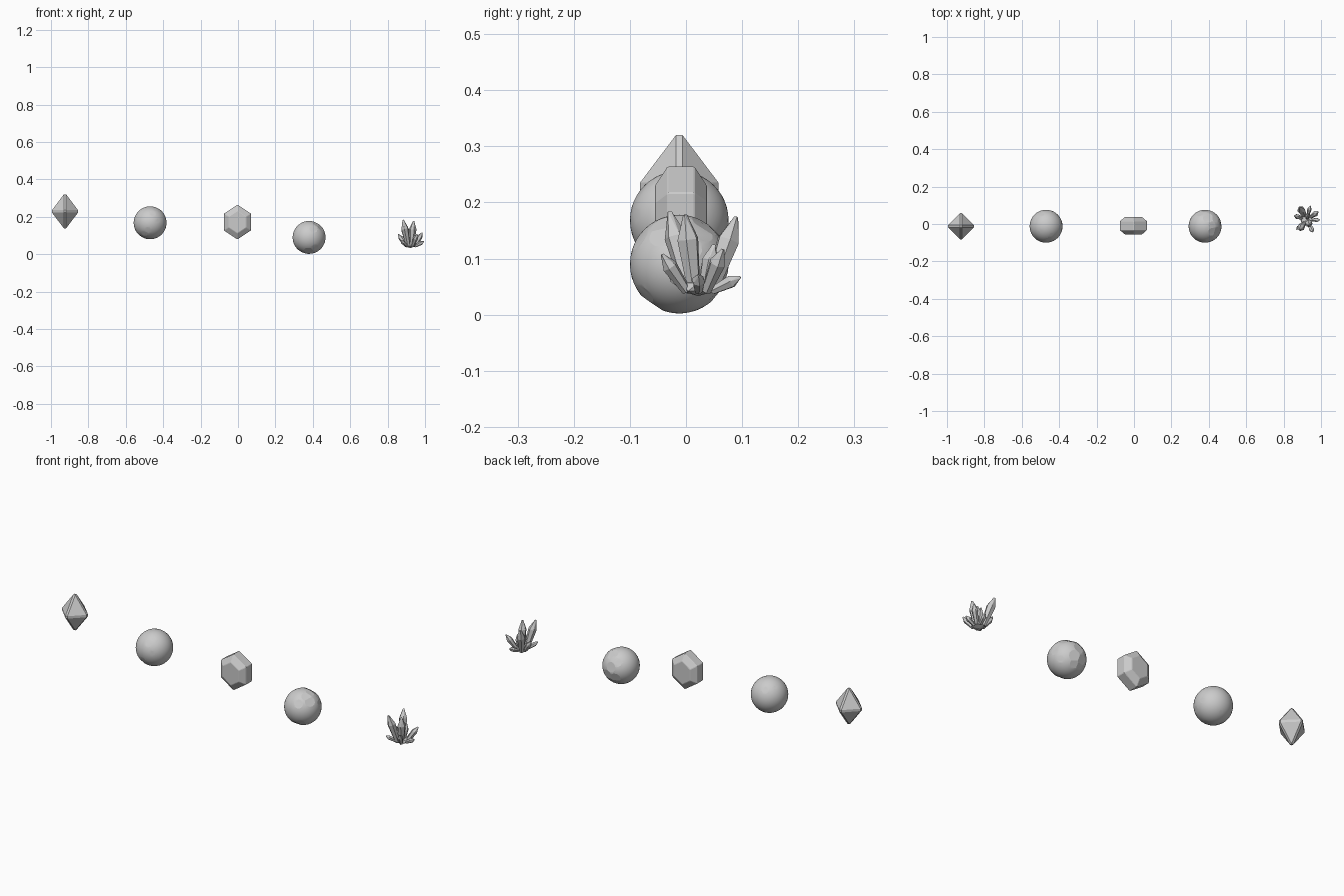
import bpy, bmesh, math, random
from mathutils import Vector, Matrix

if "Cube" in bpy.data.objects:
    bpy.data.objects.remove(bpy.data.objects["Cube"])

random.seed(4)


def finish(bm, name, loc, smooth=None):
    bmesh.ops.recalc_face_normals(bm, faces=bm.faces)
    me = bpy.data.meshes.new(name)
    bm.to_mesh(me)
    bm.free()
    ob = bpy.data.objects.new(name, me)
    ob.location = loc
    bpy.context.collection.objects.link(ob)
    if smooth:
        bpy.ops.object.select_all(action='DESELECT')
        ob.select_set(True)
        bpy.context.view_layer.objects.active = ob
        bpy.ops.object.shade_smooth_by_angle(angle=math.radians(smooth))
    return ob


def chip(bm, normal, dist):
    """Slice a flat facet off a convex solid."""
    n = Vector(normal).normalized()
    geom = bm.verts[:] + bm.edges[:] + bm.faces[:]
    res = bmesh.ops.bisect_plane(bm, geom=geom, plane_co=n * dist, plane_no=n,
                                 clear_outer=True)
    edges = [e for e in res['geom_cut'] if isinstance(e, bmesh.types.BMEdge)]
    if edges:
        bmesh.ops.holes_fill(bm, edges=edges, sides=0)


def hull(points):
    bm = bmesh.new()
    for p in points:
        bm.verts.new(p)
    bmesh.ops.convex_hull(bm, input=bm.verts[:])
    bmesh.ops.dissolve_limit(bm, angle_limit=0.01, verts=bm.verts[:], edges=bm.edges[:])
    return bm


def chipped_ball(name, loc, r, chips, depth):
    bm = bmesh.new()
    bmesh.ops.create_icosphere(bm, subdivisions=4, radius=r)
    for _ in range(chips):
        n = Vector([random.gauss(0, 1) for _ in range(3)])
        chip(bm, n, r * (1 - random.uniform(0.3, 1) * depth))
    return finish(bm, name, loc, 12)


# double pyramid gem with worn tips and edges
bm = hull([(s * v[0], s * v[1], s * v[2]) for s in (1, -1)
           for v in ((0.08, 0, 0), (0, 0.08, 0), (0, 0, 0.106))])
bmesh.ops.bevel(bm, geom=bm.edges[:], offset=0.007, segments=1, affect='EDGES',
                clamp_overlap=True)
for n, d in (((0, 0, 1), 0.096), ((0, 0, -1), 0.096), ((1, 0, 0.2), 0.073),
             ((-1, 0, 0), 0.075), ((0.1, 1, 0), 0.075), ((0, -1, -0.1), 0.076)):
    chip(bm, n, d)
finish(bm, "octahedral_gem", (-0.925, -0.012, 0.229))

# two orbs
chipped_ball("smooth_orb", (-0.47, -0.012, 0.168), 0.088, 16, 0.02)
chipped_ball("chipped_orb", (0.38, -0.012, 0.09), 0.088, 20, 0.05)

# flat hexagonal gem: wide rim, inset front and back faces
hexa = ((0, 0.093), (0.072, 0.045), (0.072, -0.045),
        (0, -0.093), (-0.072, -0.045), (-0.072, 0.045))
pts = []
for y, sc in ((-0.046, 0.64), (-0.024, 1), (0.024, 1), (0.046, 0.64)):
    pts += [(x * sc, y, z * sc) for x, z in hexa]
bm = hull(pts)
bmesh.ops.bevel(bm, geom=bm.edges[:], offset=0.002, segments=1, affect='EDGES')
finish(bm, "hexagonal_gem", (-0.003, -0.009, 0.172))


# crystal cluster: six-sided prisms with pointed ends, fanning from one base
def crystal(name, tip, r, spin):
    tip = Vector(tip)
    hub = Vector((0.923, 0.022, 0.042))
    base = hub + Vector(((tip.x - hub.x) * 0.32, (tip.y - hub.y) * 0.32, 0))
    axis = tip - base
    h = axis.length
    pts = []
    for z, k in ((0, 0.6), (h * 0.68, 1.0)):
        pts += [(r * k * math.cos(math.tau * i / 6), r * k * math.sin(math.tau * i / 6), z)
                for i in range(6)]
    pts += [(r * 0.2 * math.cos(math.tau * i / 3), r * 0.2 * math.sin(math.tau * i / 3), h)
            for i in range(3)]
    bm = hull(pts)
    rot = axis.to_track_quat('Z', 'Y').to_matrix() @ Matrix.Rotation(spin, 3, 'Z')
    bmesh.ops.rotate(bm, verts=bm.verts[:], cent=(0, 0, 0), matrix=rot)
    finish(bm, name, base)


crystals = [
    ((0.883, -0.03, 0.184), 0.02), ((0.885, 0.09, 0.174), 0.021),
    ((0.938, -0.002, 0.178), 0.02), ((0.985, 0.066, 0.116), 0.015),
    ((0.857, 0.045, 0.107), 0.014), ((0.957, -0.043, 0.107), 0.014),
    ((0.943, 0.097, 0.067), 0.012), ((0.994, 0.022, 0.07), 0.012),
    ((0.868, -0.03, 0.075), 0.011), ((0.93, 0.05, 0.125), 0.015)]
for i, (tip, r) in enumerate(crystals):
    crystal(f"crystal_{i + 1}", tip, r, i * 0.7)

# rough stub joining the crystals
bm = bmesh.new()
bmesh.ops.create_icosphere(bm, subdivisions=1, radius=1)
bmesh.ops.scale(bm, verts=bm.verts[:], vec=(0.035, 0.035, 0.016))
finish(bm, "cluster_base", (0.922, 0.022, 0.049))
